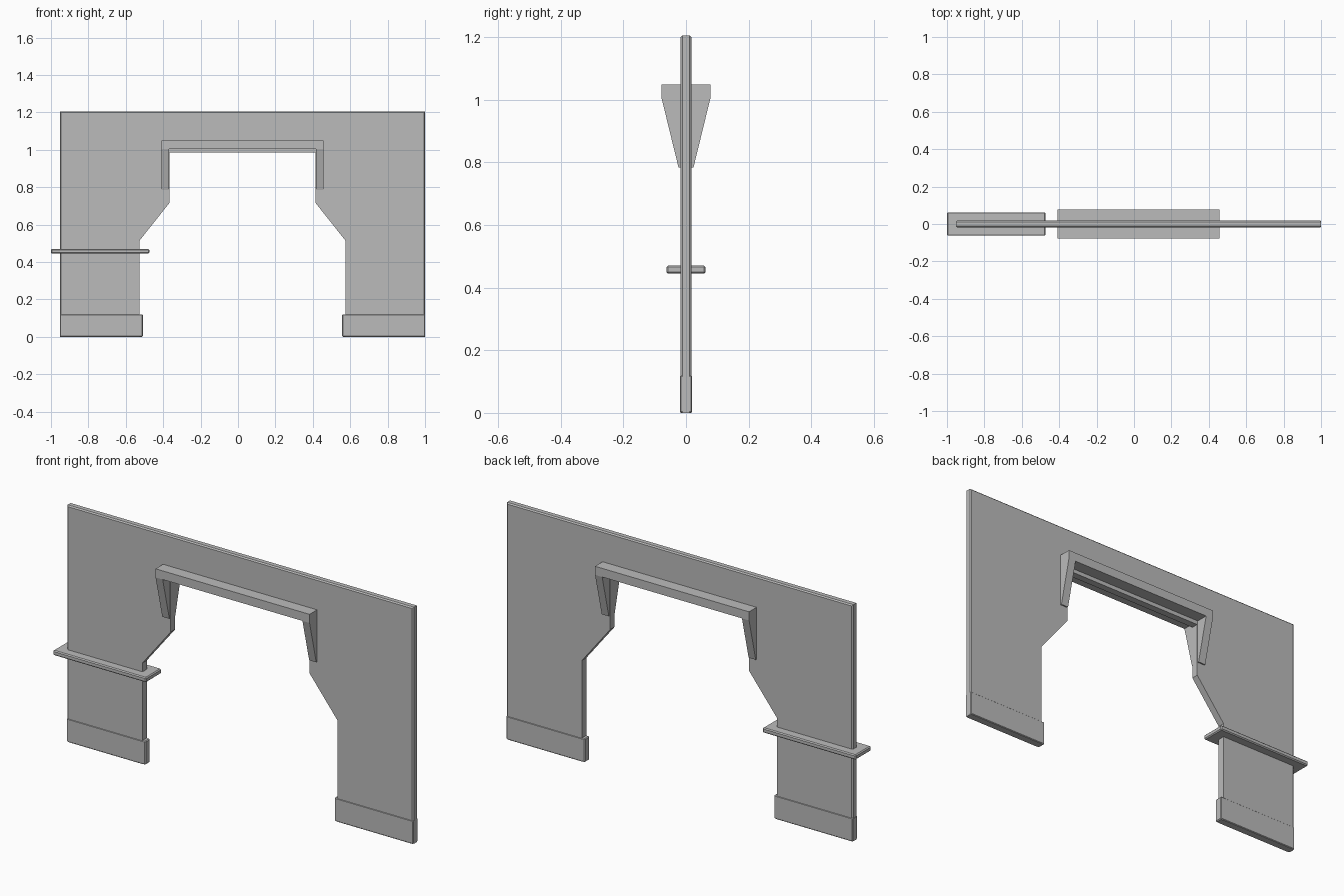
import bpy, bmesh
from mathutils import Vector

cube = bpy.data.objects.get("Cube")
if cube:
    bpy.data.objects.remove(cube, do_unlink=True)

grey = bpy.data.materials.new("plain grey")
grey.use_nodes = True
grey.diffuse_color = (0.5, 0.5, 0.5, 1)
grey.node_tree.nodes["Principled BSDF"].inputs["Base Color"].default_value = (0.5, 0.5, 0.5, 1)

MID = 0.024          # centre line of the arch
LEFT, RIGHT = -0.952, 1.0
TOP = 1.205


def prism(name, outline, depth, bevel=0, pick=lambda a, b: True):
    """Extrude an outline along a vector, then bevel the picked edges."""
    bm = bmesh.new()
    face = bm.faces.new([bm.verts.new(p) for p in outline])
    new = bmesh.ops.extrude_face_region(bm, geom=[face], use_keep_orig=True)
    verts = [g for g in new["geom"] if isinstance(g, bmesh.types.BMVert)]
    bmesh.ops.translate(bm, verts=verts, vec=Vector(depth))
    bmesh.ops.recalc_face_normals(bm, faces=bm.faces)
    if bevel:
        edges = [e for e in bm.edges if pick(e.verts[0].co, e.verts[1].co)]
        bmesh.ops.bevel(bm, geom=edges, offset=bevel, segments=1,
                        affect='EDGES', clamp_overlap=True)
    mesh = bpy.data.meshes.new(name)
    bm.to_mesh(mesh)
    bm.free()
    mesh.materials.append(grey)
    obj = bpy.data.objects.new(name, mesh)
    bpy.context.collection.objects.link(obj)
    return obj


def box(name, x0, x1, half_y, z0, z1, bevel=0):
    outline = [(x0, -half_y, z0), (x1, -half_y, z0), (x1, -half_y, z1), (x0, -half_y, z1)]
    return prism(name, outline, (0, 2 * half_y, 0), bevel)


def outer_rim(a, b):
    """Edges that run along the wall's outer sides and top."""
    if abs(a.y - b.y) > 0.001:
        return False
    return any(abs(a[i] - v) < 0.001 and abs(b[i] - v) < 0.001
               for i, v in ((0, LEFT), (0, RIGHT), (2, TOP)))


# Wall with a stepped arch opening
half_arch = [(0.55, 0), (0.55, 0.515), (0.391, 0.715), (0.391, 0.985)]
opening = [(MID - x, z) for x, z in half_arch] + [(MID + x, z) for x, z in reversed(half_arch)]
profile = [(LEFT, 0)] + opening + [(RIGHT, 0), (RIGHT, TOP), (LEFT, TOP)]
prism("wall", [(x, -0.0175, z) for x, z in profile], (0, 0.035, 0), 0.006, outer_rim)

# Skirting around both feet
box("right_skirting", LEFT - 0.001, MID - 0.533, 0.0195, 0, 0.12, 0.004)
box("left_skirting", MID + 0.533, RIGHT, 0.0195, 0, 0.12, 0.004)

# Counter shelf through the right-hand pier
box("counter_shelf", -1.0, -0.4745, 0.0625, 0.445, 0.47, 0.005)

# Door hood: tapered side brackets joined by a beam
side = [(-0.024, 0.784), (0.024, 0.784), (0.078, 1.005),
        (0.078, 1.049), (-0.078, 1.049), (-0.078, 1.005)]
for name, x in (("right_hood_bracket", MID - 0.434), ("left_hood_bracket", MID + 0.394)):
    prism(name, [(x, y, z) for y, z in side], (0.04, 0, 0))
box("hood_beam", MID - 0.394, MID + 0.394, 0.078, 1.005, 1.049)
